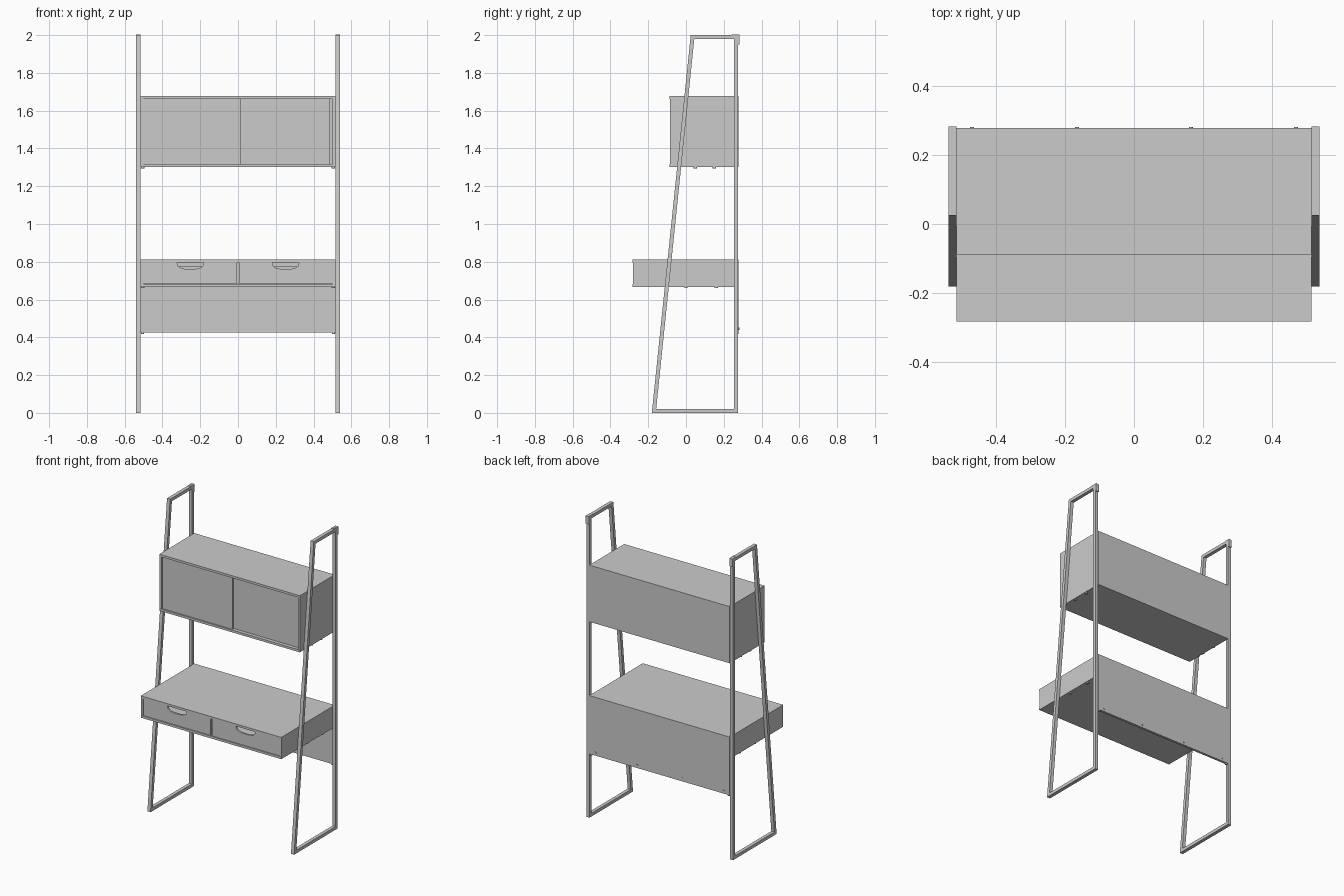
import bpy, bmesh, math
from mathutils import Matrix, Vector

if "Cube" in bpy.data.objects:
    bpy.data.objects.remove(bpy.data.objects["Cube"])

grey = bpy.data.materials.new("light grey")
grey.use_nodes = True
GREY = (0.6, 0.6, 0.6, 1)
grey.diffuse_color = GREY
grey.node_tree.nodes["Principled BSDF"].inputs["Base Color"].default_value = GREY


def finish(name, bm):
    bmesh.ops.recalc_face_normals(bm, faces=bm.faces)
    mesh = bpy.data.meshes.new(name)
    bm.to_mesh(mesh)
    bm.free()
    mesh.materials.append(grey)
    obj = bpy.data.objects.new(name, mesh)
    bpy.context.collection.objects.link(obj)
    return obj


def box(name, x, y, z):
    """Box from (min, max) ranges on each axis."""
    bm = bmesh.new()
    bmesh.ops.create_cube(bm, size=1)
    for v in bm.verts:
        v.co = [r[0] + (c + 0.5) * (r[1] - r[0]) for c, r in zip(v.co, (x, y, z))]
    return finish(name, bm)


def disc(name, centre, axis, radius=0.006, depth=0.008):
    bm = bmesh.new()
    bmesh.ops.create_cone(bm, cap_ends=True, segments=16, radius1=radius,
                          radius2=radius, depth=depth)
    turn = Vector((0, 0, 1)).rotation_difference(Vector(axis)).to_matrix().to_4x4()
    bm.transform(Matrix.Translation(centre) @ turn)
    return finish(name, bm)


def side_frame(name, x0, x1):
    """Closed trapezoid of square tube, leaning front leg and upright back post."""
    tube, foot, top, back, height = 0.021, -0.181, 0.025, 0.276, 2.0
    lean = (top - foot) / height
    low, high = tube, height - tube
    outer = [(foot, 0), (back, 0), (back, height), (top, height)]
    inner = [(foot + lean * low + tube, low), (back - tube, low),
             (back - tube, high), (foot + lean * high + tube, high)]
    bm = bmesh.new()
    rings = [[bm.verts.new((x, y, z)) for y, z in loop]
             for x, loop in ((x0, outer), (x1, outer), (x1, inner), (x0, inner))]
    for a, b in zip(rings, rings[1:] + rings[:1]):
        for i in range(4):
            j = (i + 1) % 4
            bm.faces.new((a[i], a[j], b[j], b[i]))
    return finish(name, bm)


W, T, BACK = 0.516, 0.015, 0.278   # half width, board thickness, rear plane


def carcass(name, front, bottom, top):
    """Open-fronted case made of five boards."""
    mid = (bottom + T, top - T)
    box(name + "_top", (-W, W), (front, BACK), (top - T, top))
    box(name + "_bottom", (-W, W), (front, BACK), (bottom, bottom + T))
    box(name + "_back", (-W + T, W - T), (BACK - T, BACK), mid)
    for side, s in (("left", 1), ("right", -1)):
        xs = sorted((s * W, s * (W - T)))
        box(f"{name}_{side}_side", xs, (front + 0.002, BACK), mid)


def drawer_front(name, x0, x1, z0, z1, y, thick):
    """Front panel with a rounded finger notch in its top edge."""
    cx, half, drop, steps = (x0 + x1) / 2, 0.07, 0.034, 20
    pts = [(x0, z1), (x0, z0), (x1, z0), (x1, z1)]
    for i in range(steps + 1):
        a = math.pi * i / steps
        c = math.cos(a)
        pts.append((cx + half * math.copysign(abs(c) ** 0.8, c),
                    z1 - drop * math.sin(a) ** 0.7 if 0 < i < steps else z1))
    bm = bmesh.new()
    face = bm.faces.new([bm.verts.new((x, y, z)) for x, z in pts])
    ext = bmesh.ops.extrude_face_region(bm, geom=[face])
    bmesh.ops.translate(bm, vec=(0, thick, 0),
                        verts=[g for g in ext["geom"] if isinstance(g, bmesh.types.BMVert)])
    bmesh.ops.triangulate(bm, faces=[f for f in bm.faces if len(f.verts) > 4])
    return finish(name, bm)


# Wall cabinet with two sliding doors
carcass("cabinet", -0.088, 1.302, 1.678)
box("cabinet_right_door", (-0.5, 0.015), (-0.080, -0.070), (1.318, 1.662))
box("cabinet_left_door", (-0.01, 0.487), (-0.066, -0.056), (1.318, 1.662))

# Desk case, two open-topped drawers and the centre divider
carcass("desk", -0.283, 0.667, 0.812)
box("desk_divider", (-0.004, 0.004), (-0.27, BACK - T), (0.682, 0.797))
for side, s in (("left", 1), ("right", -1)):
    x0, x1 = sorted((s * 0.005, s * 0.499))
    z0, z1 = 0.684, 0.795
    drawer_front(side + "_drawer_front", x0, x1, z0, z1, -0.279, 0.012)
    depth = (-0.267, 0.2)
    box(side + "_drawer_floor", (x0, x1), depth, (z0, z0 + 0.008))
    box(side + "_drawer_back", (x0, x1), (0.19, 0.2), (z0 + 0.008, z1 - 0.02))
    for tag, xs in (("inner", (x0, x0 + 0.01)), ("outer", (x1 - 0.01, x1))):
        box(f"{side}_drawer_{tag}_wall", xs, depth, (z0 + 0.008, z1 - 0.02))

# Rear panel below the desk
box("modesty_panel", (-W, W), (0.262, BACK), (0.425, 0.667))
for i, x in enumerate((-0.47, -0.165, 0.165, 0.47)):
    disc(f"panel_bolt_{i}", (x, BACK, 0.445), (0, 1, 0))

# Side frames, top wall brackets and the shelf fixings
for side, s in (("left", 1), ("right", -1)):
    xs = sorted((s * W, s * 0.539))
    side_frame(side + "_frame", *xs)
    box(side + "_bracket_top", xs, (0.24, 0.283), (1.999, 2.002))
    box(side + "_bracket_back", xs, (0.276, 0.283), (1.95, 2.0))
    for i, y in enumerate((0.25, 0.268)):
        disc(f"{side}_bracket_screw_{i}", (s * 0.5275, y, 2.001), (0, 0, 1), 0.005, 0.004)
    for shelf, z, ys in (("cabinet", 1.299, (0.05, 0.15)), ("desk", 0.664, (0.0, 0.16))):
        for i, y in enumerate(ys):
            disc(f"{shelf}_{side}_fixing_{i}", (s * 0.505, y, z), (0, 0, 1), 0.009)
    disc(side + "_panel_fixing", (s * 0.505, 0.27, 0.422), (0, 0, 1), 0.008)
